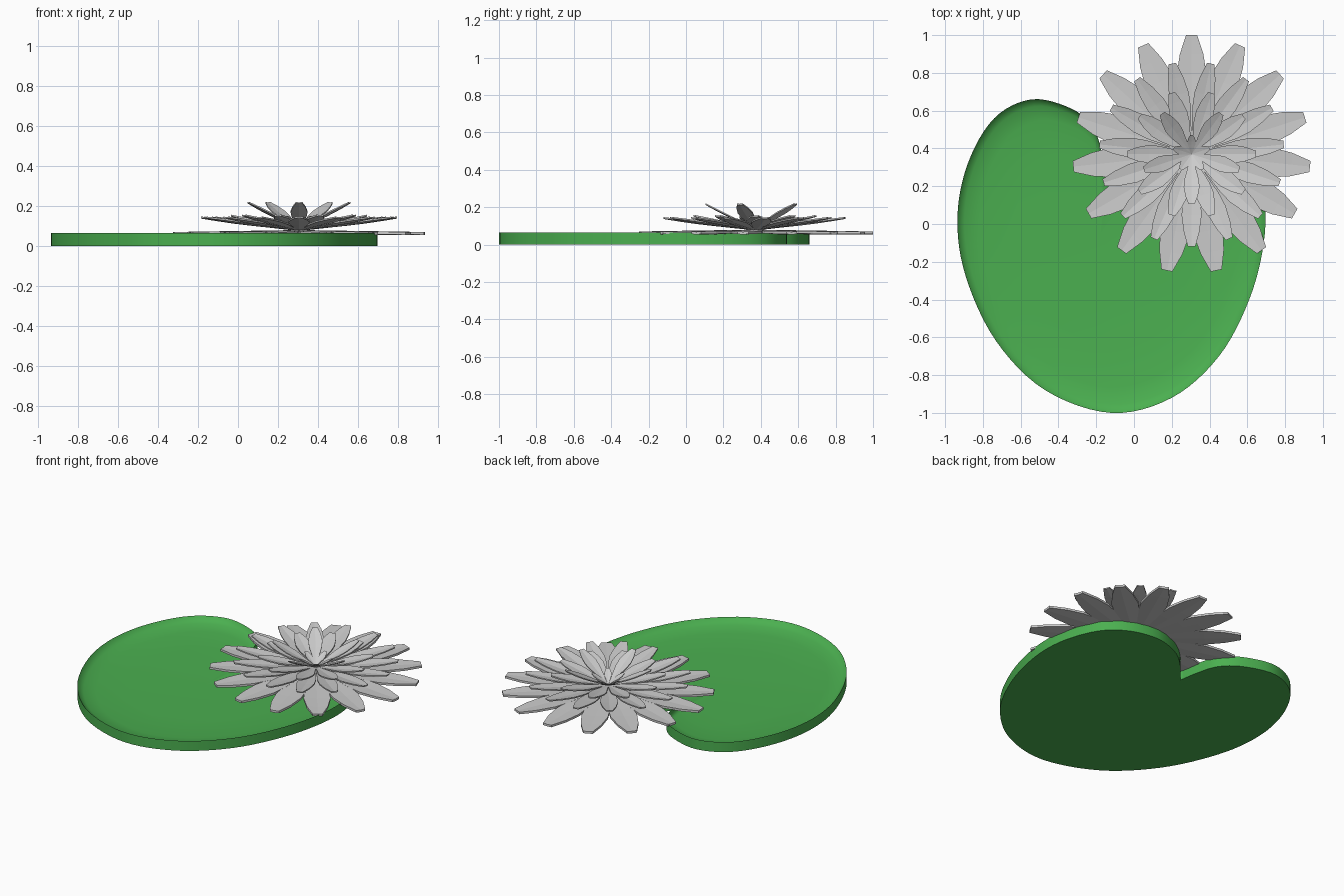
import bpy, bmesh, math
from mathutils import Vector, Matrix

if "Cube" in bpy.data.objects:
    bpy.data.objects.remove(bpy.data.objects["Cube"])

PAD_H = 0.065
CENTRE = Vector((0.305, 0.37, 0.0))


def finish(bm, name):
    bmesh.ops.recalc_face_normals(bm, faces=bm.faces)
    me = bpy.data.meshes.new(name)
    bm.to_mesh(me)
    bm.free()
    ob = bpy.data.objects.new(name, me)
    bpy.context.collection.objects.link(ob)
    return ob


def spline(pts, steps=6):
    """Smooth open path through the points."""
    p = [Vector(q) for q in pts]
    p = [2 * p[0] - p[1]] + p + [2 * p[-1] - p[-2]]
    out = []
    for i in range(1, len(p) - 2):
        a, b, c, d = p[i - 1:i + 3]
        for k in range(steps):
            t = k / steps
            out.append(0.5 * (2 * b + (c - a) * t + (2 * a - 5 * b + 4 * c - d) * t * t
                              + (3 * b - a - 3 * c + d) * t ** 3))
    return out


# Lily pad: lobed outline starting and ending at the notch, dished on top
outline = [(-0.15, 0.25), (-0.17, 0.37), (-0.215, 0.51), (-0.33, 0.61), (-0.54, 0.66),
           (-0.74, 0.56), (-0.88, 0.32), (-0.935, 0.03), (-0.89, -0.28), (-0.73, -0.62),
           (-0.47, -0.88), (-0.12, -1.0), (0.20, -0.92), (0.45, -0.70), (0.61, -0.40),
           (0.687, -0.10), (0.685, 0.15), (0.60, 0.38), (0.46, 0.50), (0.27, 0.54),
           (0.10, 0.49), (-0.02, 0.40), (-0.15, 0.25)]
HUB = Vector((-0.18, -0.08))
# Section from the underside edge up to the rim and down into the dish
SECTION = [(1.0, 0.0), (1.0, PAD_H), (0.985, 0.048), (0.95, 0.033), (0.85, 0.021), (0.6, 0.012)]
path = spline(outline)
bm = bmesh.new()
rings = []
for s, z in SECTION:
    rings.append([bm.verts.new((*(HUB + (v - HUB) * s), z)) for v in path])
hub_low = bm.verts.new((*HUB, 0))
hub_high = bm.verts.new((*HUB, 0.008))
for i in range(len(path)):
    n = (i + 1) % len(path)
    for a, b in zip(rings, rings[1:]):
        bm.faces.new((a[i], a[n], b[n], b[i]))
    bm.faces.new((rings[-1][i], rings[-1][n], hub_high))
    bm.faces.new((rings[0][n], rings[0][i], hub_low))
    for r in rings[:2]:
        bm.edges.get((r[i], r[n])).smooth = False
for f in bm.faces:
    f.smooth = True
pad = finish(bm, "lily_pad")
green = bpy.data.materials.new("leaf_green")
green.diffuse_color = (0.07, 0.43, 0.08, 1)
green.use_nodes = True
green.node_tree.nodes["Principled BSDF"].inputs["Base Color"].default_value = green.diffuse_color
pad.data.materials.append(green)

# Petal outline: fraction of length, fraction of half width
SHAPE = [(0.0, 0.12), (0.3, 0.55), (0.5, 0.9), (0.66, 1.0), (0.84, 0.78), (1.0, 0.37)]


def petal_ring(name, count, start, reach, half, z0, z1, thick=0.012, fold_by=0.12):
    """Ring of folded, blunt-tipped petals around the flower centre."""
    bm = bmesh.new()
    for i in range(count):
        rot = Matrix.Rotation(math.radians(start) + i * math.tau / count, 3, 'Z')
        rows = []
        for t, w in SHAPE:
            z = z0 + (z1 - z0) * t
            fold = fold_by * w * half
            sec = [(w * half, z), (0, z - fold), (-w * half, z),
                   (-w * half, z - thick), (0, z - fold - thick), (w * half, z - thick)]
            rows.append([bm.verts.new(CENTRE + rot @ Vector((reach * t, y, h))) for y, h in sec])
        for a, b in zip(rows, rows[1:]):
            for k in range(6):
                n = (k + 1) % 6
                bm.faces.new((a[k], a[n], b[n], b[k]))
        for r in (rows[0], rows[-1]):
            bm.faces.new((r[0], r[1], r[4], r[5]))
            bm.faces.new((r[1], r[2], r[3], r[4]))
    return finish(bm, name)


# Flower: rings from the flat outer one to the steep heart
petal_ring("outer_petals", 15, 90, 0.63, 0.080, 0.080, 0.070, 0.014, 0.06)
petal_ring("second_petals", 15, 102, 0.49, 0.053, 0.084, 0.147, 0.008)
petal_ring("third_petals", 10, 108, 0.34, 0.048, 0.086, 0.157, 0.008)
petal_ring("inner_petals", 5, 126, 0.265, 0.042, 0.088, 0.220, 0.007)
petal_ring("heart_petals", 5, 90, 0.10, 0.022, 0.090, 0.150, 0.006)
